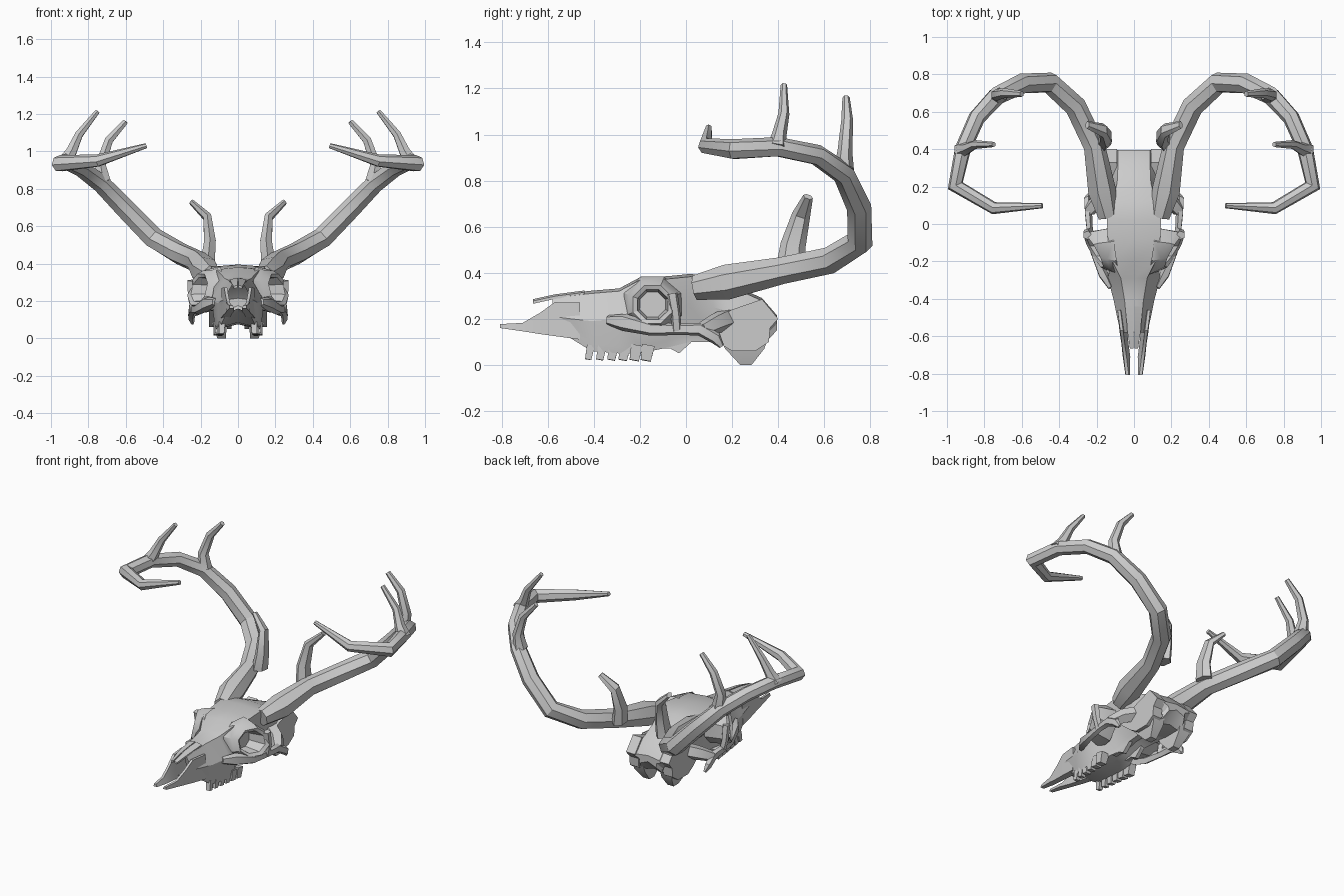
import bpy, bmesh, math
from mathutils import Vector


def make(name, rings, caps=(True, True), mirror=True):
    """Skin a list of closed rings into one object, mirrored over x."""
    bm = bmesh.new()
    vs = [[bm.verts.new(p) for p in r] for r in rings]
    n = len(vs[0])
    for a, b in zip(vs, vs[1:]):
        for i in range(n):
            j = (i + 1) % n
            bm.faces.new((a[i], a[j], b[j], b[i]))
    if caps[0]:
        bm.faces.new(vs[0][::-1])
    if caps[1]:
        bm.faces.new(vs[-1])
    bmesh.ops.recalc_face_normals(bm, faces=bm.faces)
    me = bpy.data.meshes.new(name)
    bm.to_mesh(me)
    bm.free()
    ob = bpy.data.objects.new(name, me)
    bpy.context.collection.objects.link(ob)
    if mirror:
        m = ob.modifiers.new("mirror", 'MIRROR')
        m.use_mirror_merge = False
    bpy.ops.object.select_all(action='DESELECT')
    ob.select_set(True)
    bpy.context.view_layer.objects.active = ob
    bpy.ops.object.shade_smooth_by_angle(angle=math.radians(32))
    return ob


def tube(name, path, sides=6, flat=1.0, ref=(1, 0, 0)):
    """Tapered tube along (x, y, z, radius) points; flat scales the ref axis."""
    pts = [Vector(p[:3]) for p in path]
    ref, rings = Vector(ref), []
    for i, p in enumerate(pts):
        t = Vector()
        if i > 0:
            t += (p - pts[i - 1]).normalized()
        if i < len(pts) - 1:
            t += (pts[i + 1] - p).normalized()
        t.normalize()
        u = (ref - t * ref.dot(t)).normalized()
        v = t.cross(u)
        ref, r = u, path[i][3]
        rings.append([p + r * (flat * u * math.cos(a) + v * math.sin(a))
                      for a in (math.tau * (k + .5) / sides for k in range(sides))])
    return make(name, rings)


def prism(name, profile, x0, x1):
    """Side profile of (y, z) points pulled from x0 to x1."""
    return make(name, [[(x, y, z) for y, z in profile] for x in (x0, x1)])


# Antler beams and tines
tube("antler_beam", [
    (.14, .04, .335, .055), (.175, .18, .36, .078), (.215, .42, .41, .06),
    (.315, .63, .455, .06), (.45, .755, .535, .058), (.60, .75, .69, .055),
    (.735, .685, .83, .05), (.84, .57, .91, .046), (.915, .40, .945, .044),
    (.955, .205, .935, .045), (.75, .085, .95, .034), (.49, .098, 1.03, .014)], 7)
tube("brow_tine", [(.16, .455, .42, .065), (.15, .465, .52, .055),
                   (.165, .50, .65, .04), (.25, .53, .73, .022)], 6, .65)
tube("middle_tine", [(.72, .685, .84, .045), (.735, .69, .93, .032),
                     (.69, .70, 1.06, .026), (.60, .695, 1.16, .016)], 6)
tube("front_tine", [(.925, .395, .94, .045), (.89, .405, 1.0, .032),
                    (.85, .425, 1.09, .024), (.75, .425, 1.215, .014)], 6)

# Skull body: y, top z, side z, bottom z, then half widths top, side, bottom
sections = [
    (-.58, .302, .21, .135, .030, .072, .058),
    (-.50, .312, .20, .115, .042, .090, .070),
    (-.41, .322, .19, .060, .050, .108, .098),
    (-.29, .332, .20, .050, .070, .140, .120),
    (-.20, .380, .22, .050, .115, .130, .110),
    (-.08, .385, .24, .075, .140, .105, .060),
    (.02, .395, .25, .100, .145, .110, .060),
    (.12, .380, .25, .100, .115, .130, .070),
    (.22, .340, .22, .080, .090, .145, .085),
    (.33, .290, .18, .080, .085, .145, .090),
    (.395, .215, .19, .150, .085, .100, .060)]
body = []
for y, zt, zm, zb, wt, wm, wb in sections:
    half = [(wt, zt - .012), (wm, zm), (wb * 1.05, zb + .03), (wb, zb)]
    body.append([(0, y, zt)] + [(x, y, z) for x, z in half]
                + [(0, y, zb + .025)] + [(-x, y, z) for x, z in half[::-1]])
make("skull_body", body, (False, True), mirror=False)

# Nasal bones overhanging the open nose
make("nasal_bones", [[(.004, y, z), (w, y, z - .008), (w, y, z - .02), (.004, y, z - .014)]
                     for y, z, w in ((-.665, .285, .022), (-.57, .306, .036), (-.44, .323, .045))])

# Upper jaw prongs
make("jaw_prong", [[(xi, y, zb), (xo, y, zb), (xt, y, zt), (xt - .016, y, zt)]
                   for y, zb, zt, xi, xo, xt in (
    (-.808, .160, .177, .022, .046, .044), (-.71, .146, .182, .020, .060, .056),
    (-.635, .134, .225, .030, .068, .066), (-.57, .125, .272, .035, .078, .074),
    (-.46, .110, .270, .040, .090, .088))])

# Eye sockets: flared outer wall, rim and cavity
def socket_ring(r, x, slope, lift):
    ring = []
    for k in range(8):
        a = math.tau * (k + .5) / 8
        c, s = math.cos(a), math.sin(a)
        ring.append((x + slope * c - lift * s, -.145 + r * c, .262 + r * .97 * s))
    return ring


make("eye_socket", [socket_ring(.135, .10, .02, 0), socket_ring(.112, .185, .055, .02),
                    socket_ring(.092, .217, .050, .02), socket_ring(.072, .205, .045, .015),
                    socket_ring(.060, .135, .01, 0)], (False, True))

# Cheek arch with its rear hook
tube("cheek_arch", [(.125, -.34, .195, .022), (.165, -.27, .185, .04), (.215, -.15, .155, .03),
                    (.238, -.03, .155, .026), (.245, .06, .155, .03), (.25, .13, .115, .028),
                    (.243, .155, .08, .012)], 5, .7)
tube("cheek_root", [(.24, .07, .15, .035), (.19, .13, .18, .045), (.11, .18, .2, .05)], 5)
tube("rear_eye_bar", [(.25, -.06, .31, .025), (.25, -.045, .22, .022), (.235, -.04, .15, .022)], 5)

# Rear skull flanges and the feet below them
prism("rear_flange", [(.06, .165), (.2, .24), (.33, .285), (.40, .2), (.365, .16),
                      (.36, .1), (.30, .06), (.2, .06), (.15, .09)], .09, .155)
make("skull_foot", [[(x0, y0, z), (x1, y0, z), (x1, y1, z), (x0, y1, z)]
                    for z, x0, x1, y0, y1 in ((.13, .06, .15, .14, .36), (.07, .06, .135, .17, .34),
                                              (.0, .065, .11, .235, .285))])
prism("palate_hook", [(-.16, .11), (.03, .13), (.02, .095), (-.03, .05), (-.07, .072), (-.12, .07)],
      .035, .06)

# Cheek teeth
for i in range(6):
    y = -.425 + i * .05
    w = .016 + .002 * i
    tube("tooth_%d" % (i + 1), [(.085 + .004 * i, y + .012, .085, w * 1.5),
                                (.088 + .004 * i, y, .018 + .001 * (5 - i), w * 1.2)], 4, 1.0)
